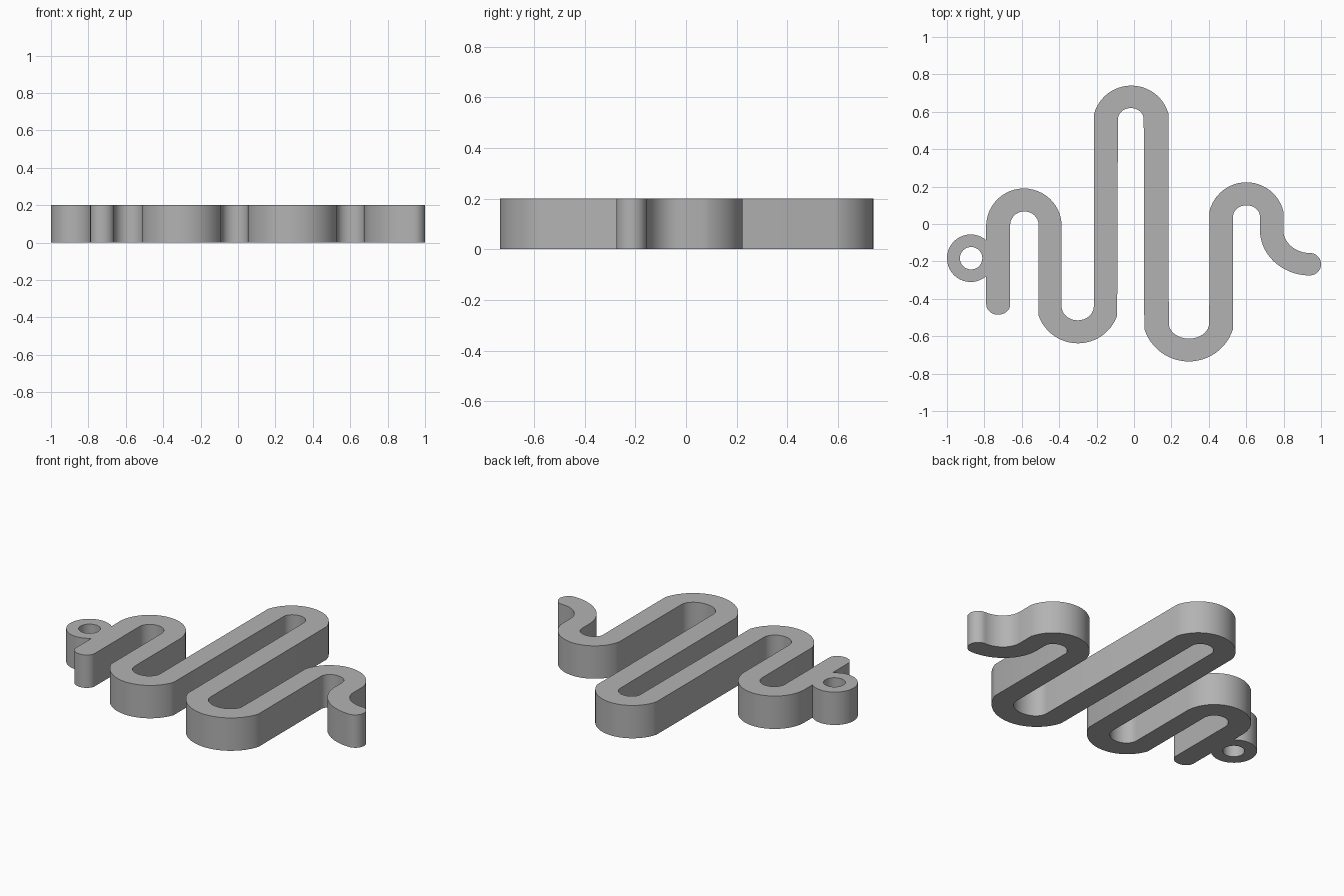
import bpy
import bmesh
from math import sin, cos, asin, acos, pi, copysign

STEPS = 24
HEIGHT = 0.2

if "Cube" in bpy.data.objects:
    bpy.data.objects.remove(bpy.data.objects["Cube"], do_unlink=True)


def sweep(cx, cy, rx, ry, a0, a1, steps=STEPS):
    """Points on an elliptical arc between two angles."""
    angles = [a0 + (a1 - a0) * i / steps for i in range(steps + 1)]
    return [(cx + rx * cos(a), cy + ry * sin(a)) for a in angles]


def inner_bend(x0, x1, spring, apex):
    """Half ellipse from x0 to x1, tangent to both straight legs."""
    return sweep((x0 + x1) / 2, spring, (x1 - x0) / 2, apex - spring, pi, 0)


def outer_bend(x0, x1, spring, apex):
    """Circular arc from x0 to x1 with its crown at apex."""
    half, rise = abs(x1 - x0) / 2, abs(apex - spring)
    r = (half * half + rise * rise) / (2 * rise)
    spread = asin(min(1, half / r))
    up, along = copysign(1, apex - spring), copysign(1, x1 - x0)
    return sweep((x0 + x1) / 2, apex - up * r, along * r, up * r,
                 pi / 2 + spread, pi / 2 - spread)


# Ring lug joined to the first leg
ring_x, ring_y, ring_r, hole_r, leg_x = -0.873, -0.183, 0.127, 0.06, -0.79
join = acos((leg_x - ring_x) / ring_r)
outline = sweep(ring_x, ring_y, ring_r, ring_r, -join, join - 2 * pi, 48)

# Upper side of the winding band, left to right
outline += outer_bend(-0.79, -0.387, 0.0, 0.19)
outline += inner_bend(-0.387, -0.215, -0.44, -0.515)
outline += outer_bend(-0.213, 0.184, 0.59, 0.74)
outline += inner_bend(0.186, 0.402, -0.53, -0.613)
outline += outer_bend(0.404, 0.798, 0.07, 0.223)

# Curled tail with a round tip
outline += sweep(0.94, -0.03, 0.142, 0.125, pi, 1.5 * pi)
outline += sweep(0.94, -0.215, 0.06, 0.06, pi / 2, -pi / 2)[1:]
outline += sweep(0.94, -0.03, 0.267, 0.245, 1.5 * pi, pi)[1:]

# Lower side of the band, right to left, ending at the first leg's round end
outline += inner_bend(0.673, 0.53, 0.04, 0.1)
outline += outer_bend(0.53, 0.055, -0.56, -0.735)
outline += inner_bend(0.052, -0.086, 0.56, 0.62)
outline += outer_bend(-0.09, -0.51, -0.49, -0.638)
outline += inner_bend(-0.51, -0.662, -0.005, 0.067)
outline += inner_bend(-0.662, -0.79, -0.43, -0.485)

hole = sweep(ring_x + 0.002, ring_y, hole_r, hole_r, 0, 2 * pi, 40)[:-1]

# Extrude the filled outline into a solid
curve = bpy.data.curves.new("wavy_band", "CURVE")
curve.dimensions = "2D"
curve.fill_mode = "BOTH"
curve.extrude = HEIGHT / 2
for loop in (outline, hole):
    spline = curve.splines.new("POLY")
    spline.points.add(len(loop) - 1)
    for point, (x, y) in zip(spline.points, loop):
        point.co = (x, y, HEIGHT / 2, 1)
    spline.use_cyclic_u = True

source = bpy.data.objects.new("band_outline", curve)
bpy.context.collection.objects.link(source)
bpy.context.view_layer.update()
evaluated = source.evaluated_get(bpy.context.evaluated_depsgraph_get())
mesh = bpy.data.meshes.new_from_object(evaluated)
bpy.data.objects.remove(source, do_unlink=True)

# Weld the caps to the walls and set the base on the ground
bm = bmesh.new()
bm.from_mesh(mesh)
bmesh.ops.remove_doubles(bm, verts=bm.verts, dist=0.0005)
bmesh.ops.recalc_face_normals(bm, faces=bm.faces)
base = min(v.co.z for v in bm.verts)
bmesh.ops.translate(bm, verts=bm.verts, vec=(0, 0, -base))
bm.to_mesh(mesh)
bm.free()

band = bpy.data.objects.new("wavy_band_with_ring", mesh)
bpy.context.collection.objects.link(band)

# Plain grey
grey = bpy.data.materials.new("plain_grey")
grey.use_nodes = True
colour = (0.45, 0.45, 0.45, 1)
grey.diffuse_color = colour
grey.node_tree.nodes["Principled BSDF"].inputs["Base Color"].default_value = colour
mesh.materials.clear()
mesh.materials.append(grey)

bpy.ops.object.select_all(action="DESELECT")
band.select_set(True)
bpy.context.view_layer.objects.active = band
bpy.ops.object.shade_smooth_by_angle()
